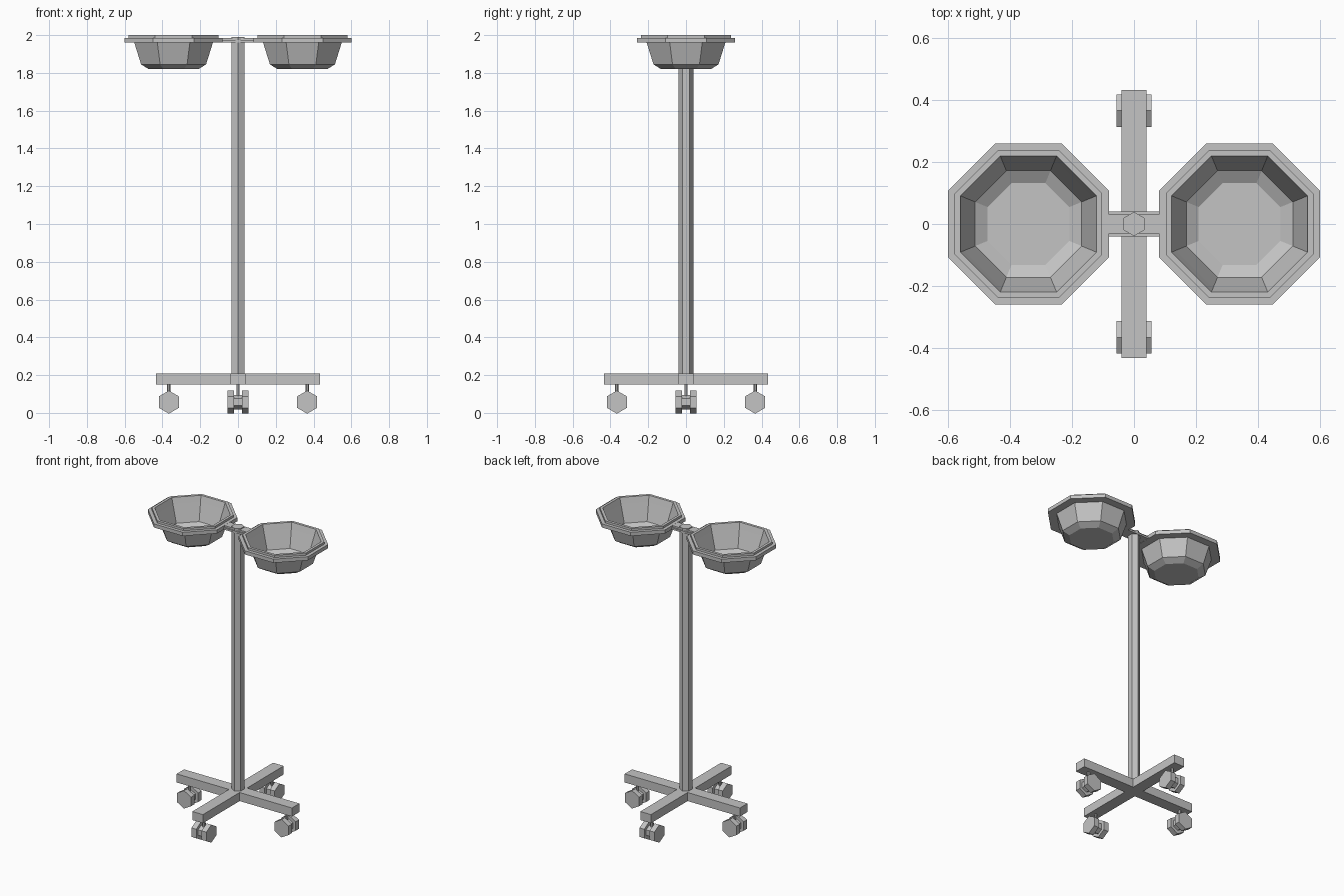
import bpy, bmesh, math
from mathutils import Matrix, Vector

old = bpy.data.objects.get("Cube")
if old:
    bpy.data.objects.remove(old, do_unlink=True)

GREY = (0.55, 0.55, 0.55, 1)
metal = bpy.data.materials.new("grey metal")
metal.use_nodes = True
metal.diffuse_color = GREY
metal.node_tree.nodes["Principled BSDF"].inputs["Base Color"].default_value = GREY


def finish(name, bm):
    mesh = bpy.data.meshes.new(name)
    bm.to_mesh(mesh)
    bm.free()
    mesh.materials.append(metal)
    obj = bpy.data.objects.new(name, mesh)
    bpy.context.scene.collection.objects.link(obj)
    return obj


def box(bm, size, centre):
    bmesh.ops.create_cube(bm, size=1, matrix=Matrix.Translation(centre) @ Matrix.Diagonal((*size, 1)))


def prism(bm, radius, depth, centre, sides=6, rot=Matrix()):
    # the first corner points along local +x
    turn = Matrix.Rotation(math.pi / 2, 4, 'Z')
    bmesh.ops.create_cone(bm, cap_ends=True, segments=sides, radius1=radius, radius2=radius,
                          depth=depth, matrix=Matrix.Translation(centre) @ rot @ turn)


def lathe(bm, profile, centre, sides):
    # profile holds (apothem, height) pairs; flats face the axes
    scale = 1 / math.cos(math.pi / sides)
    rings = []
    for r, z in profile:
        ring = []
        for i in range(sides):
            a = (i + 0.5) * math.tau / sides
            ring.append(bm.verts.new((centre + r * scale * math.cos(a), r * scale * math.sin(a), z)))
        rings.append(ring)
    for low, high in zip(rings, rings[1:]):
        for i in range(sides):
            j = (i + 1) % sides
            bm.faces.new((low[i], low[j], high[j], high[i]))
    return rings


# Hexagonal pole with corners along x
bm = bmesh.new()
prism(bm, 0.039, 1.83, (0, 0, 1.075), rot=Matrix.Rotation(math.pi / 6, 4, 'Z'))
pole = finish("pole", bm)

# Crossed base beams
bm = bmesh.new()
box(bm, (0.866, 0.08, 0.058), (0, 0, 0.179))
for sign in (-1, 1):
    box(bm, (0.08, 0.393, 0.058), (0, sign * 0.2365, 0.179))
finish("base_cross", bm)

# Twin-wheel casters under each beam end
for i, name in enumerate(("left", "back", "right", "front")):
    bm = bmesh.new()
    tip = Matrix.Rotation(math.pi / 2, 4, 'X') @ Matrix.Rotation(math.pi / 6, 4, 'Z')
    for side in (-1, 1):
        prism(bm, 0.061, 0.036, (0.366, side * 0.038, 0.057), rot=tip)
    prism(bm, 0.038, 0.04, (0.366, 0, 0.057), rot=tip)
    prism(bm, 0.009, 0.08, (0.366, 0, 0.115))
    bmesh.ops.rotate(bm, verts=bm.verts, cent=Vector(), matrix=Matrix.Rotation(i * math.pi / 2, 3, 'Z'))
    finish(name + "_caster", bm)

# Bowls: thin shell with a stepped rim
shell = [(0.132, 1.82), (0.172, 1.845), (0.208, 1.96), (0.22, 2.0)]
rim = [(0.22, 2.0), (0.238, 2.0), (0.238, 1.985), (0.26, 1.985), (0.26, 1.96), (0.208, 1.96)]
for name, x in (("left", 0.341), ("right", -0.341)):
    bm = bmesh.new()
    rings = lathe(bm, shell, x, 8)
    bm.faces.new(rings[0])
    finish(name + "_bowl", bm)
    bm = bmesh.new()
    lathe(bm, rim, x, 8)
    bmesh.ops.recalc_face_normals(bm, faces=bm.faces)
    finish(name + "_bowl_rim", bm)

# Stepped arm joining the bowls to the pole
bm = bmesh.new()
box(bm, (0.19, 0.08, 0.012), (0, 0, 1.967))
box(bm, (0.19, 0.06, 0.012), (0, 0, 1.978))
finish("arm", bm)
